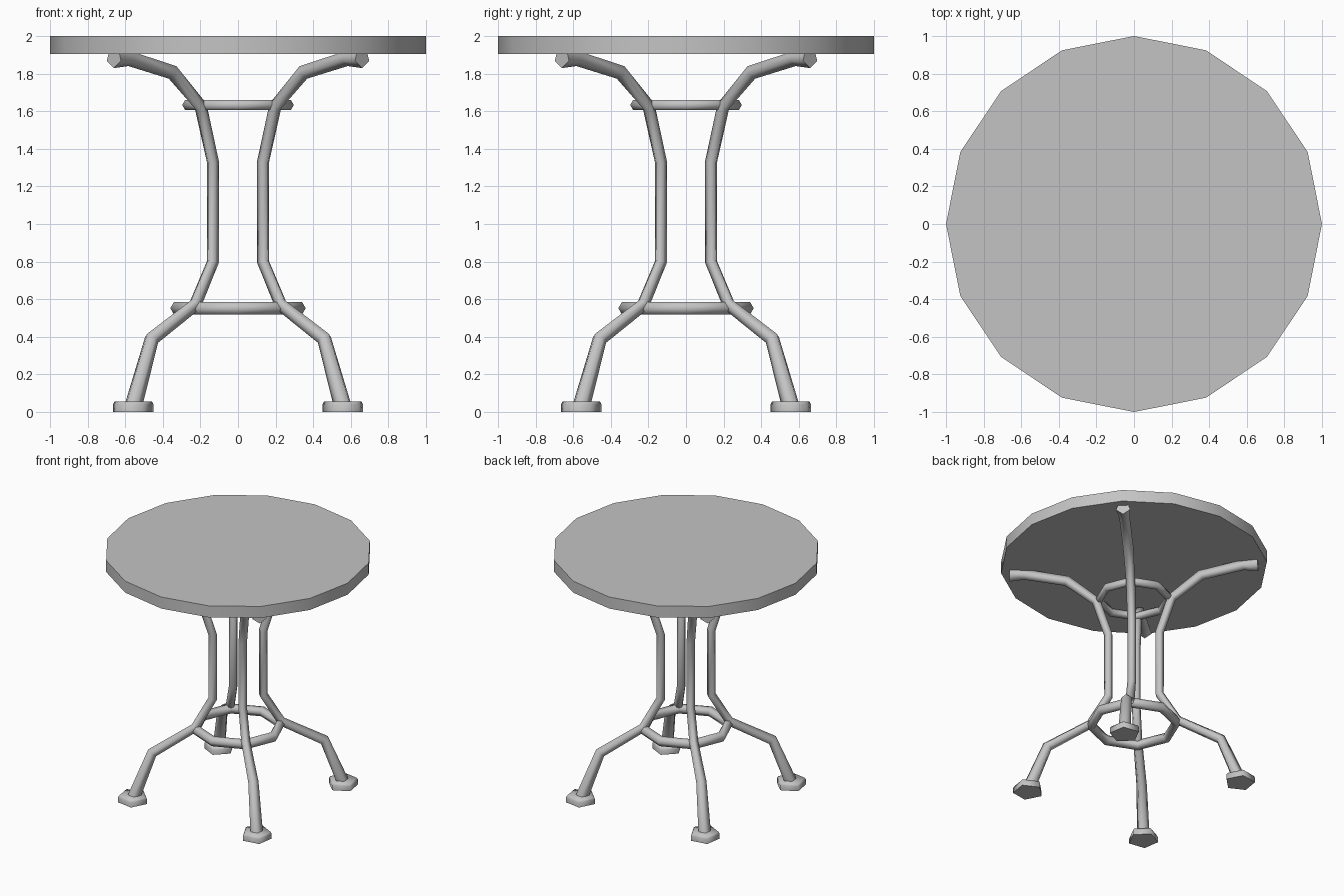
import bpy, bmesh
from math import pi, cos, sin, sqrt, radians
from mathutils import Vector, Matrix

cube = bpy.data.objects.get("Cube")
if cube:
    bpy.data.objects.remove(cube, do_unlink=True)

GREY = (0.55, 0.55, 0.55, 1)
grey = bpy.data.materials.new("plain grey")
grey.use_nodes = True
grey.diffuse_color = GREY
grey.node_tree.nodes["Principled BSDF"].inputs["Base Color"].default_value = GREY


def finish(bm, name, smooth_angle):
    bmesh.ops.recalc_face_normals(bm, faces=bm.faces)
    mesh = bpy.data.meshes.new(name)
    bm.to_mesh(mesh)
    bm.free()
    mesh.materials.append(grey)
    obj = bpy.data.objects.new(name, mesh)
    bpy.context.collection.objects.link(obj)
    bpy.ops.object.select_all(action="DESELECT")
    obj.select_set(True)
    bpy.context.view_layer.objects.active = obj
    bpy.ops.object.shade_smooth_by_angle(angle=radians(smooth_angle))
    return obj


def skin(rings, closed=False):
    """Bridge rings of points, capping the ends unless the tube is closed."""
    bm = bmesh.new()
    loops = [[bm.verts.new(p) for p in ring] for ring in rings]
    pairs = list(zip(loops, loops[1:]))
    if closed:
        pairs.append((loops[-1], loops[0]))
    else:
        bm.faces.new(loops[0])
        bm.faces.new(loops[-1])
    for a, b in pairs:
        for i in range(len(a)):
            j = (i + 1) % len(a)
            bm.faces.new((a[i], a[j], b[j], b[i]))
    return bm


def ngon(center, u, v, radius, sides):
    return [center + radius * (u * cos(2 * pi * i / sides) + v * sin(2 * pi * i / sides))
            for i in range(sides)]


X, Y, Z = Vector((1, 0, 0)), Vector((0, 1, 0)), Vector((0, 0, 1))

# Tabletop: sixteen-sided disc
finish(skin([ngon(Z * z, X, Y, 1, 16) for z in (1.905, 2)]), "tabletop", 30)

# Leg path from floor to top: sideways offset, height, thickness
LEG = [(0.56, 0.03, 0.05), (0.46, 0.39, 0.041), (0.23, 0.57, 0.036),
       (0.135, 0.8, 0.034), (0.135, 1.33, 0.034), (0.2, 1.625, 0.036),
       (0.355, 1.81, 0.041), (0.58, 1.882, 0.042), (0.66, 1.885, 0.056)]
points = [Vector((x * sqrt(2), 0, z)) for x, z, r in LEG]


def leg_rings():
    rings = []
    for i, p in enumerate(points):
        steps = []
        if i > 0:
            steps.append((p - points[i - 1]).normalized())
        if i < len(points) - 1:
            steps.append((points[i + 1] - p).normalized())
        t = sum(steps, Vector()).normalized()
        outward = Vector((t.z, 0, -t.x))
        rings.append(ngon(p, outward, Y, LEG[i][2], 5))
    return rings


# Four legs with pentagonal foot pads, standing on the diagonals
foot_center = X * 0.5625 * sqrt(2)
PAD = [(0, 0.115), (0.04, 0.115), (0.055, 0.106)]
corners = {"front_left": -45, "back_left": 45, "back_right": 135, "front_right": -135}
for corner, angle in corners.items():
    turn = Matrix.Rotation(radians(angle), 4, "Z")
    leg = finish(skin(leg_rings()), corner + "_leg", 75)
    pad = finish(skin([ngon(foot_center + Z * z, X, Y, r, 5) for z, r in PAD]),
                 corner + "_foot", 75)
    leg.data.transform(turn)
    pad.data.transform(turn)


# Octagonal brace rings tying the legs together
def brace(name, height, radius, thickness):
    rings = []
    for i in range(8):
        d = Vector((cos(i * pi / 4), sin(i * pi / 4), 0))
        rings.append(ngon(d * radius + Z * height, d, Z, thickness, 6))
    finish(skin(rings, closed=True), name, 75)


brace("lower_brace_ring", 0.552, 0.322, 0.038)
brace("upper_brace_ring", 1.633, 0.265, 0.032)
